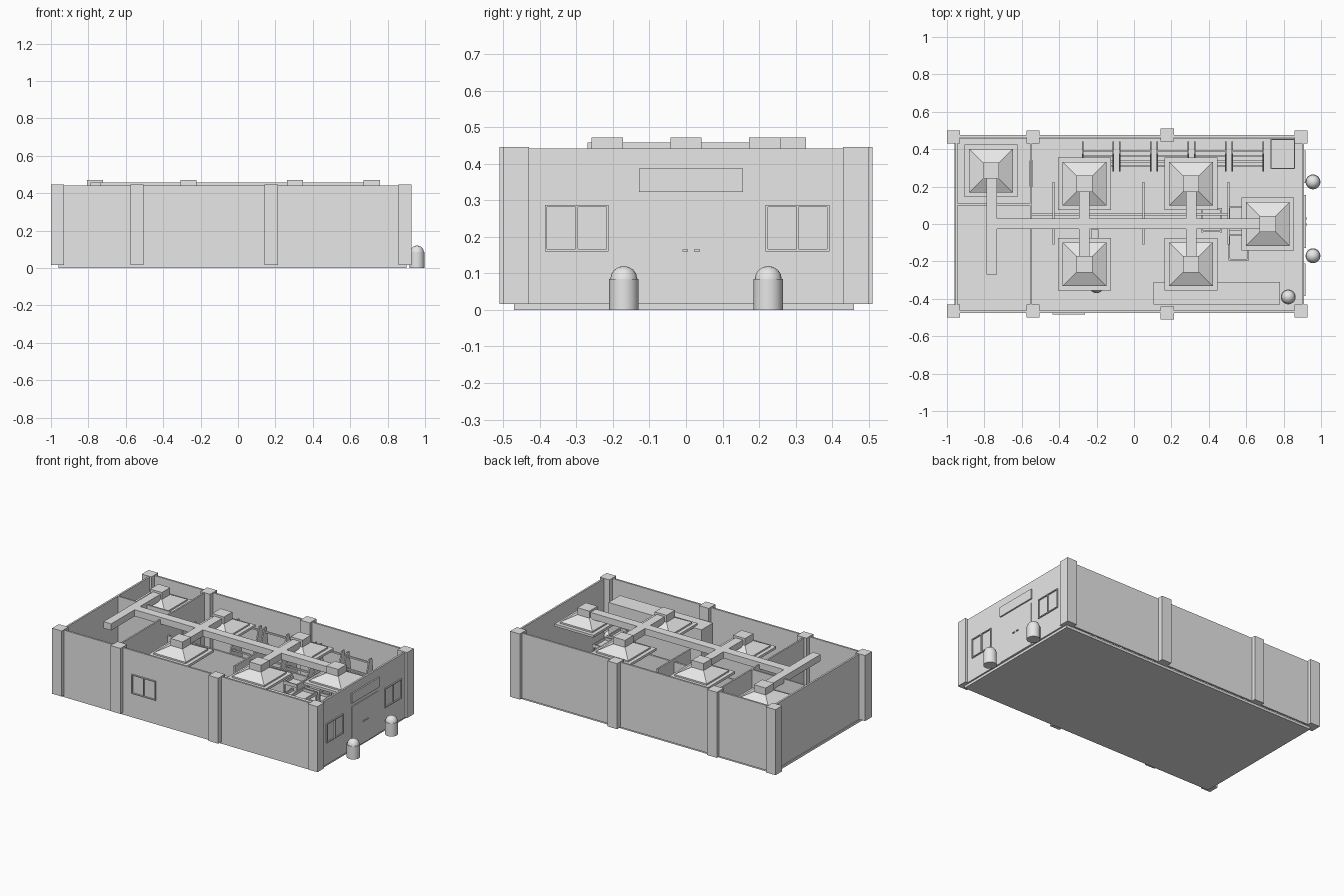
import bpy, bmesh, math
from mathutils import Vector

cube = bpy.data.objects.get("Cube")
if cube:
    bpy.data.objects.remove(cube, do_unlink=True)

grey = bpy.data.materials.new("light_grey")
grey.use_nodes = True
grey.diffuse_color = (0.8, 0.8, 0.8, 1)
grey.node_tree.nodes["Principled BSDF"].inputs["Base Color"].default_value = (0.8, 0.8, 0.8, 1)


def finish(name, bm):
    bmesh.ops.recalc_face_normals(bm, faces=bm.faces)
    mesh = bpy.data.meshes.new(name)
    bm.to_mesh(mesh)
    bm.free()
    mesh.materials.append(grey)
    ob = bpy.data.objects.new(name, mesh)
    bpy.context.collection.objects.link(ob)
    return ob


def add_box(bm, x, y, z, top=1.0):
    """Box from (min, max) pairs; top scales the upper face."""
    lo, hi = Vector((x[0], y[0], z[0])), Vector((x[1], y[1], z[1]))
    mid, size = (lo + hi) / 2, hi - lo
    for v in bmesh.ops.create_cube(bm, size=1)["verts"]:
        k = top if v.co.z > 0 else 1.0
        v.co = mid + Vector((v.co.x * size.x * k, v.co.y * size.y * k, v.co.z * size.z))


def boxes(name, items):
    bm = bmesh.new()
    for item in items:
        add_box(bm, *item)
    return finish(name, bm)


def around(c, half):
    return (c - half, c + half)


# Shell: floor, outer walls and partitions
BASE, TOP = 0.016, 0.446
WALL = (BASE, TOP - 0.004)
X0, X1, Y0, Y1, T = -0.955, 0.91, -0.475, 0.475, 0.012
boxes("floor", [((-0.96, 0.9), (-0.47, 0.46), (0, BASE))])
boxes("outer_walls", [
    ((X0, X1), (Y0, Y0 + T), WALL), ((X0, X1), (Y1 - T, Y1), WALL),
    ((X0, X0 + T), (Y0, Y1), WALL), ((X1 - T, X1), (Y0, Y1), WALL)])
boxes("partition_walls", [
    ((-0.555, -0.545), (Y0, Y1), WALL), ((X0, -0.55), (0.1, 0.11), WALL)])
boxes("partition_door", [((-0.56, -0.54), (0.2, 0.34), (BASE, 0.29))])

# Pillars along both long walls
pillars = []
for x in (-0.965, -0.539, 0.178, 0.892):
    out = 0.475 if x == 0.178 else 0.465
    for s in (-1, 1):
        pillars.append((around(x, 0.035), around(s * out, 0.035), (BASE, TOP)))
boxes("pillars", pillars)


# Entrance end: double door, sign panel and windows
boxes("entrance_doors", [((X1, X1 + 0.004), (-0.123, 0.0125), (BASE, 0.297)),
                         ((X1, X1 + 0.004), (0.0135, 0.15), (BASE, 0.297))])
boxes("door_handles", [((X1, X1 + 0.012), around(y, 0.008), (0.16, 0.165)) for y in (-0.002, 0.03)])
boxes("blank_sign", [((X1, X1 + 0.009), (-0.128, 0.156), (0.323, 0.387))])


def window(name, centre, on_front):
    w, z0, z1, bar = 0.087, 0.16, 0.287, 0.006
    rails = [(around(centre, w), (z0, z0 + bar)), (around(centre, w), (z1 - bar, z1))]
    rails += [(around(centre + d, bar / 2), (z0, z1)) for d in (-w + bar / 2, 0, w - bar / 2)]
    frame = []
    for span, z in rails:
        frame.append((span, (Y0 - 0.008, Y0), z) if on_front else ((X1, X1 + 0.008), span, z))
    boxes(name, frame)


window("entrance_window_a", -0.299, False)
window("entrance_window_b", 0.305, False)
window("front_wall_window", -0.35, True)

# Overhead ducts
DUCT = (0.415, 0.458)
boxes("main_duct", [((-0.76, 0.715), around(0.002, 0.028), DUCT)])
boxes("branch_ducts", [(around(-0.76, 0.028), (-0.27, 0.285), DUCT)]
      + [(around(x, 0.028), (-0.215, 0.215), DUCT) for x in (-0.265, 0.305)])

# Air diffusers: flat rim, tapered hood and square neck
vents = [(-0.765, 0.285), (0.715, 0.0)]
vents += [(x, s * 0.215) for x in (-0.265, 0.305) for s in (-1, 1)]
for i, (x, y) in enumerate(vents):
    boxes(f"air_diffuser_{i + 1}", [
        (around(x, 0.141), around(y, 0.141), (0.36, 0.376)),
        (around(x, 0.117), around(y, 0.117), (0.376, 0.386)),
        (around(x, 0.117), around(y, 0.117), (0.386, 0.425), 0.37),
        (around(x, 0.043), around(y, 0.043), (0.42, 0.471))])


# Domed posts and bins, turned from a profile
def domed_post(name, x, y, z):
    bm = bmesh.new()
    r, shoulder, rise = 0.04, 0.085, 0.035
    points = [(0, 0), (r, 0), (r, shoulder), (r * 0.92, shoulder)]
    for k in range(1, 5):
        a = math.pi / 2 * k / 4
        points.append((r * 0.92 * math.cos(a), shoulder + rise * math.sin(a)))
    verts = [bm.verts.new((px, 0, pz)) for px, pz in points]
    edges = [bm.edges.new(pair) for pair in zip(verts, verts[1:])]
    bmesh.ops.spin(bm, geom=verts + edges, axis=(0, 0, 1), cent=(0, 0, 0),
                   angle=math.tau, steps=20)
    bmesh.ops.remove_doubles(bm, verts=bm.verts, dist=0.0005)
    ob = finish(name, bm)
    ob.location = (x, y, z)
    bpy.ops.object.select_all(action="DESELECT")
    ob.select_set(True)
    bpy.context.view_layer.objects.active = ob
    bpy.ops.object.shade_smooth_by_angle(angle=math.radians(35))


domed_post("outside_post_a", 0.957, 0.225, 0)
domed_post("outside_post_b", 0.957, -0.17, 0)
domed_post("bin_by_entrance", 0.825, -0.39, BASE)
domed_post("bin_by_aisle", -0.2, -0.33, BASE)

# Tall cabinet on the front side and open crate in the back corner
boxes("tall_cabinet", [((0.105, 0.78), (-0.43, -0.31), (BASE, 0.365))])
boxes("corner_crate", [
    ((0.73, 0.86), (0.295, 0.455), (BASE, 0.24)),
    ((0.73, 0.735), (0.295, 0.455), (0.24, 0.27)), ((0.855, 0.86), (0.295, 0.455), (0.24, 0.27)),
    ((0.73, 0.86), (0.295, 0.3), (0.24, 0.27)), ((0.73, 0.86), (0.45, 0.455), (0.24, 0.27))])

# Rack row along the back wall: leaning end panels joined by rails
rack_profile = [(0.28, BASE), (0.44, BASE), (0.44, 0.06), (0.40, 0.36), (0.375, 0.36), (0.28, 0.08)]
for i in range(5):
    x0 = -0.275 + 0.2 * i
    x1 = x0 + 0.165
    bm = bmesh.new()
    for x in (x0, x1):
        face = bm.faces.new([bm.verts.new((x - 0.004, y, z)) for y, z in rack_profile])
        side = bmesh.ops.extrude_face_region(bm, geom=[face])["geom"]
        bmesh.ops.translate(bm, vec=(0.008, 0, 0),
                            verts=[g for g in side if isinstance(g, bmesh.types.BMVert)])
    for y, z in ((0.31, 0.1), (0.335, 0.18), (0.365, 0.26), (0.39, 0.33)):
        add_box(bm, (x0, x1), around(y, 0.005), around(z, 0.005))
    finish(f"back_rack_{i + 1}", bm)

# Centre aisle divider with crosswise panels
boxes("aisle_divider", [((-0.55, 0.505), around(0.052, 0.006), (BASE, 0.31))])
boxes("aisle_panels", [(around(x, 0.005), (-0.11, 0.225), (BASE, 0.33)) for x in (-0.43, 0.05, 0.505)])


# Small stands with legs and rimmed trays
def stand(name, x, y):
    parts = [(around(px, 0.005), around(py, 0.005), (BASE, 0.29)) for px in x for py in y]
    for z in (0.1, 0.19, 0.27):
        parts.append((x, y, around(z, 0.003)))
        parts += [(x, around(py, 0.004), (z, z + 0.02)) for py in y]
        parts += [(around(px, 0.004), y, (z, z + 0.02)) for px in x]
    boxes(name, parts)


stand("stand_left", (0.365, 0.465), (-0.04, 0.08))
stand("stand_right_back", (0.51, 0.61), (-0.03, 0.09))
stand("stand_right_front", (0.51, 0.61), (-0.19, -0.06))
boxes("small_stool", [(around(-0.21, 0.02), (-0.075, -0.03), (0.1, 0.12)),
                      (around(-0.21, 0.008), around(-0.052, 0.008), (BASE, 0.1))])
